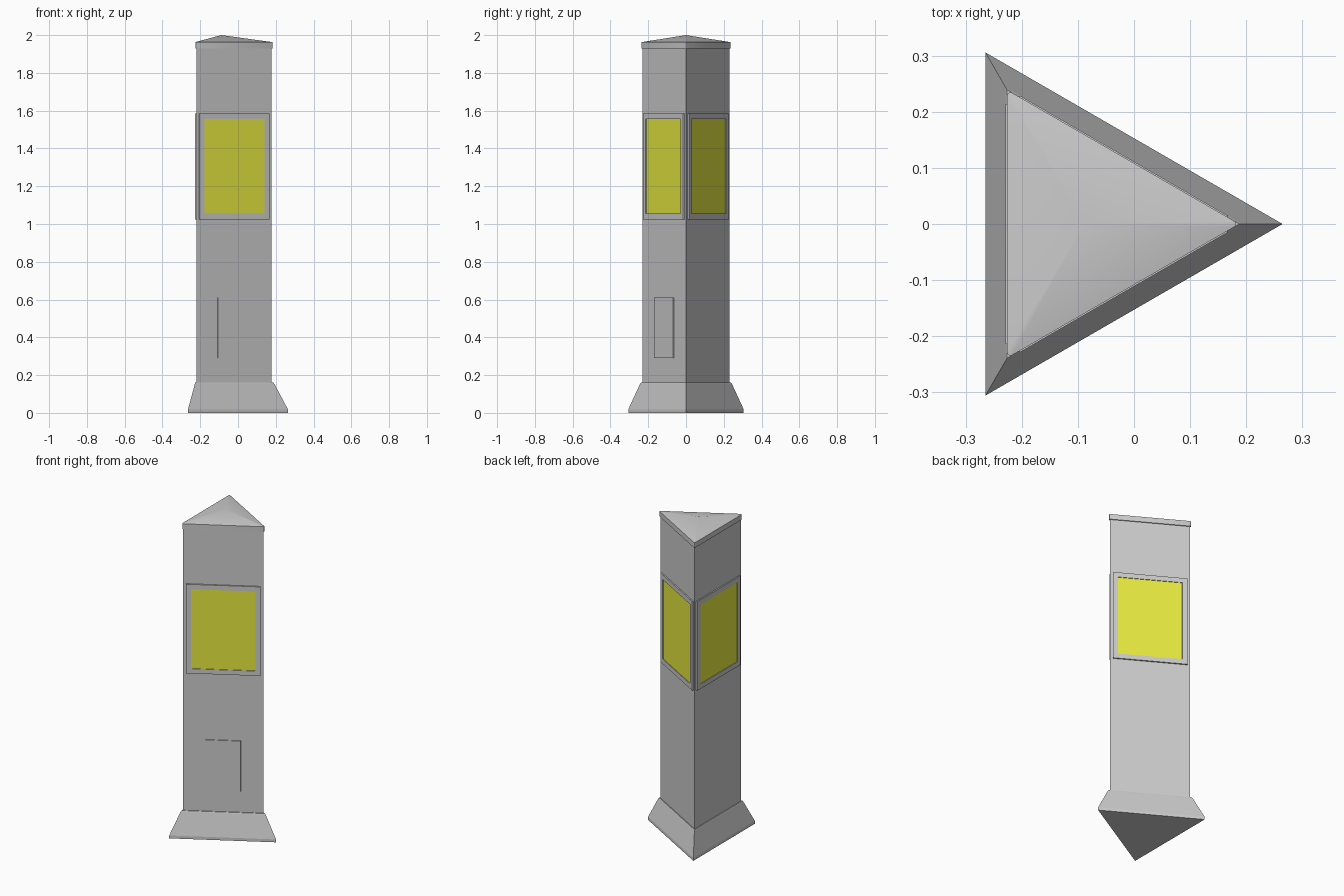
import bpy, bmesh, math
from mathutils import Matrix

if "Cube" in bpy.data.objects:
    bpy.data.objects.remove(bpy.data.objects["Cube"])

R = 0.353                  # circumradius of the footprint
CX = -R / 4                # triangle centre, so the bounds are centred on x = 0
BODY_R = 0.265
FACE = BODY_R / 2          # distance from axis to a body face


def finish(bm, name, colour=None):
    bmesh.ops.recalc_face_normals(bm, faces=bm.faces)
    mesh = bpy.data.meshes.new(name)
    bm.to_mesh(mesh)
    bm.free()
    ob = bpy.data.objects.new(name, mesh)
    bpy.context.collection.objects.link(ob)
    if colour:
        mat = bpy.data.materials.get("lit_panel") or bpy.data.materials.new("lit_panel")
        mat.diffuse_color = colour
        mat.use_nodes = True
        mat.node_tree.nodes["Principled BSDF"].inputs["Base Color"].default_value = mat.diffuse_color
        mesh.materials.append(mat)
    return ob


def ring_points(r, round_off):
    # triangle outline, optionally with rounded corners
    pts = []
    for k in range(3):
        a = k * math.tau / 3
        if round_off:
            cr = r - 2 * round_off
            for t in (-60, -30, 0, 30, 60):
                b = a + math.radians(t)
                pts.append((CX + cr * math.cos(a) + round_off * math.cos(b),
                            cr * math.sin(a) + round_off * math.sin(b)))
        else:
            pts.append((CX + r * math.cos(a), r * math.sin(a)))
    return pts


def tri_loft(name, profile, apex=None, round_off=0):
    # stack of triangular rings given as (circumradius, z)
    bm = bmesh.new()
    rings = [[bm.verts.new((x, y, z)) for x, y in ring_points(r, round_off)]
             for r, z in profile]
    n = len(rings[0])
    for lo, hi in zip(rings, rings[1:]):
        for i in range(n):
            j = (i + 1) % n
            bm.faces.new((lo[i], lo[j], hi[j], hi[i]))
    bm.faces.new(rings[0][::-1])
    if apex is None:
        bm.faces.new(rings[-1])
    else:
        tip = bm.verts.new((CX, 0, apex))
        for i in range(n):
            bm.faces.new((rings[-1][i], rings[-1][(i + 1) % n], tip))
    return finish(bm, name)


def add_box(bm, u0, u1, d0, d1, z0, z1):
    # box in face space: x = outward from the axis, y = along the face
    size = Matrix.Diagonal((d1 - d0, u1 - u0, z1 - z0, 1))
    mid = Matrix.Translation((FACE + (d0 + d1) / 2, (u0 + u1) / 2, (z0 + z1) / 2))
    bmesh.ops.create_cube(bm, size=1, matrix=mid @ size)


def place(ob, degrees):
    ob.matrix_world = (Matrix.Translation((CX, 0, 0))
                       @ Matrix.Rotation(math.radians(degrees), 4, 'Z'))


# flared base, column and pyramid cap
tri_loft("base", [(R, 0), (R, 0.018), (0.2816, 0.152), (0.276, 0.16)])
tri_loft("column", [(BODY_R, 0.15), (BODY_R, 1.94)])
cap = tri_loft("cap", [(0.276, 1.93), (0.276, 1.963)], apex=2.0, round_off=0.006)
bpy.context.view_layer.objects.active = cap
cap.select_set(True)
bpy.ops.object.shade_smooth_by_angle(angle=math.radians(30))

# framed lit panel on each of the three faces
W, w = 0.214, 0.184        # outer and inner half widths
Z0, Z1, z0, z1 = 1.025, 1.585, 1.055, 1.555
for label, angle in (("front", -60), ("rear", 60), ("left", 180)):
    bm = bmesh.new()
    loops = {}
    for d in (-0.003, 0.008):
        for half, lo, hi in ((W, Z0, Z1), (w, z0, z1)):
            loops[d, half] = [bm.verts.new((FACE + d, u, z)) for u, z in
                              ((-half, lo), (half, lo), (half, hi), (-half, hi))]
    order = [loops[-0.003, W], loops[0.008, W], loops[0.008, w], loops[-0.003, w]]
    for a, b in zip(order, order[1:] + order[:1]):
        for i in range(4):
            j = (i + 1) % 4
            bm.faces.new((a[i], a[j], b[j], b[i]))
    place(finish(bm, label + "_frame"), angle)

    bm = bmesh.new()
    add_box(bm, -w, w, -0.003, 0.004, z0, z1)
    place(finish(bm, label + "_panel", (0.8, 0.82, 0.05, 1)), angle)

# access hatch low on the front face
bm = bmesh.new()
add_box(bm, -0.1, 0.1, -0.005, 0.005, 0.29, 0.61)
place(finish(bm, "hatch"), -60)
